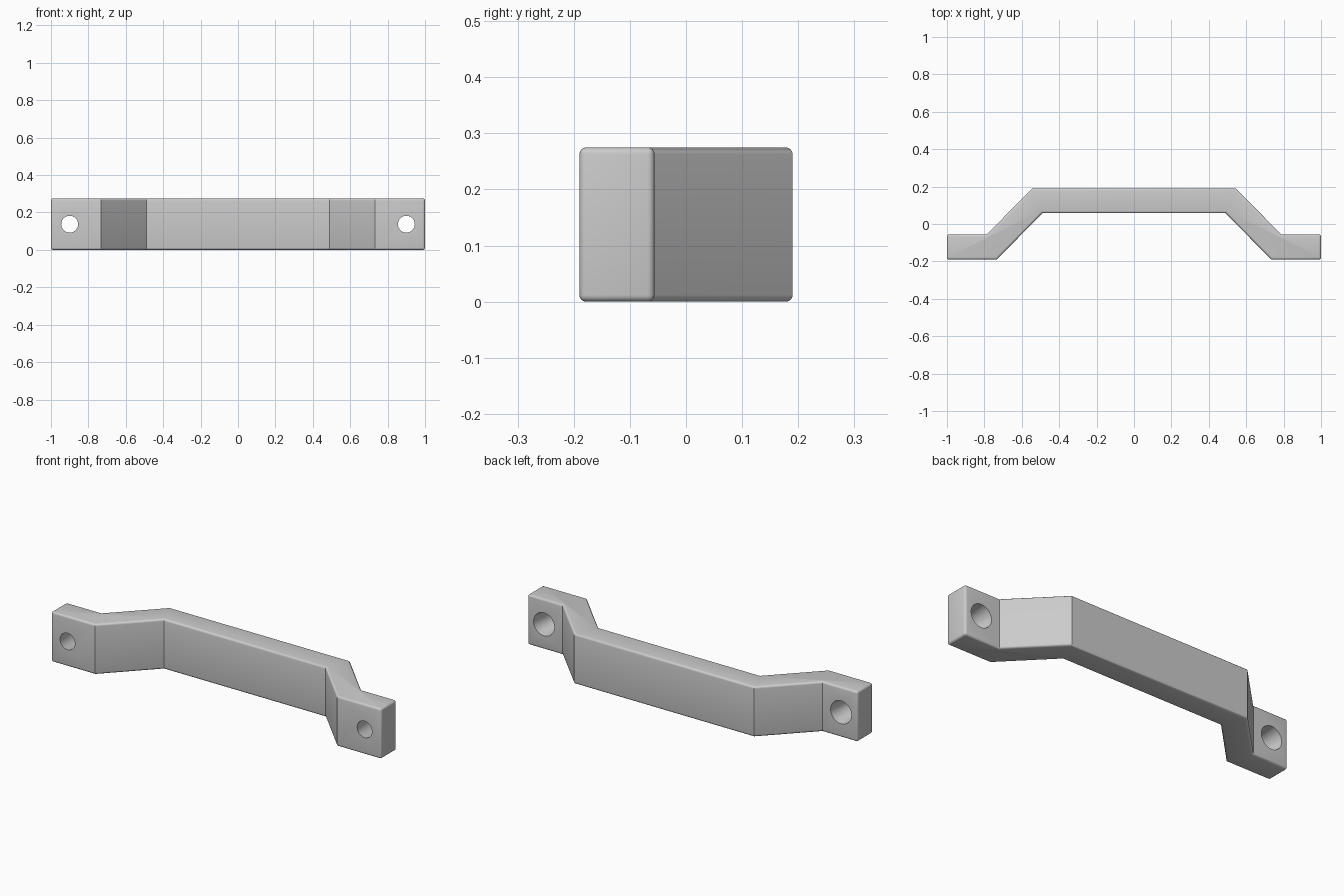
import bpy, bmesh, math

cube = bpy.data.objects.get("Cube")
if cube:
    bpy.data.objects.remove(cube, do_unlink=True)

HEIGHT = 0.275
HOLE_X = 0.9

grey = bpy.data.materials.new("light grey")
grey.use_nodes = True
colour = (0.6, 0.6, 0.6, 1)
grey.diffuse_color = colour
grey.node_tree.nodes["Principled BSDF"].inputs["Base Color"].default_value = colour

# Bent bar: half outline from above, mirrored and extruded upward
front = [(0.49, 0.058), (0.733, -0.19), (1, -0.19)]
back = [(1, -0.056), (0.787, -0.056), (0.545, 0.19)]
half = front + back
outline = half + [(-x, y) for x, y in reversed(half)]

bm = bmesh.new()
base = bm.faces.new([bm.verts.new((x, y, 0)) for x, y in outline])
top = bmesh.ops.extrude_face_region(bm, geom=[base])["geom"]
bmesh.ops.translate(bm, vec=(0, 0, HEIGHT),
                    verts=[v for v in top if isinstance(v, bmesh.types.BMVert)])
bmesh.ops.recalc_face_normals(bm, faces=bm.faces)
mesh = bpy.data.meshes.new("pull_handle")
bm.to_mesh(mesh)
bm.free()
handle = bpy.data.objects.new("pull_handle", mesh)
bpy.context.collection.objects.link(handle)
mesh.materials.append(grey)

# Round the right-angled edges only, leaving the bends crisp
bevel = handle.modifiers.new("rounded_edges", "BEVEL")
bevel.width = 0.012
bevel.segments = 4
bevel.limit_method = "ANGLE"
bevel.angle_limit = math.radians(60)

# Tapered screw holes, wider at the back
for side, x in (("left", HOLE_X), ("right", -HOLE_X)):
    bpy.ops.mesh.primitive_cone_add(
        vertices=48, radius1=0.064, radius2=0.044, depth=0.15,
        location=(x, -0.123, HEIGHT / 2), rotation=(math.pi / 2, 0, 0))
    cutter = bpy.context.object
    cutter.name = side + "_hole_cutter"
    cutter.data.materials.append(grey)
    cutter.hide_render = True
    cutter.hide_set(True)
    cut = handle.modifiers.new(side + "_hole", "BOOLEAN")
    cut.object = cutter
    cut.operation = "DIFFERENCE"
    cut.solver = "EXACT"

# Apply the modifiers, drop the cutters and smooth the rounded parts
bpy.ops.object.select_all(action="DESELECT")
handle.select_set(True)
bpy.context.view_layer.objects.active = handle
for modifier in list(handle.modifiers):
    bpy.ops.object.modifier_apply(modifier=modifier.name)
for side in ("left", "right"):
    bpy.data.objects.remove(bpy.data.objects[side + "_hole_cutter"], do_unlink=True)
bpy.ops.object.shade_smooth_by_angle(angle=math.radians(30))
